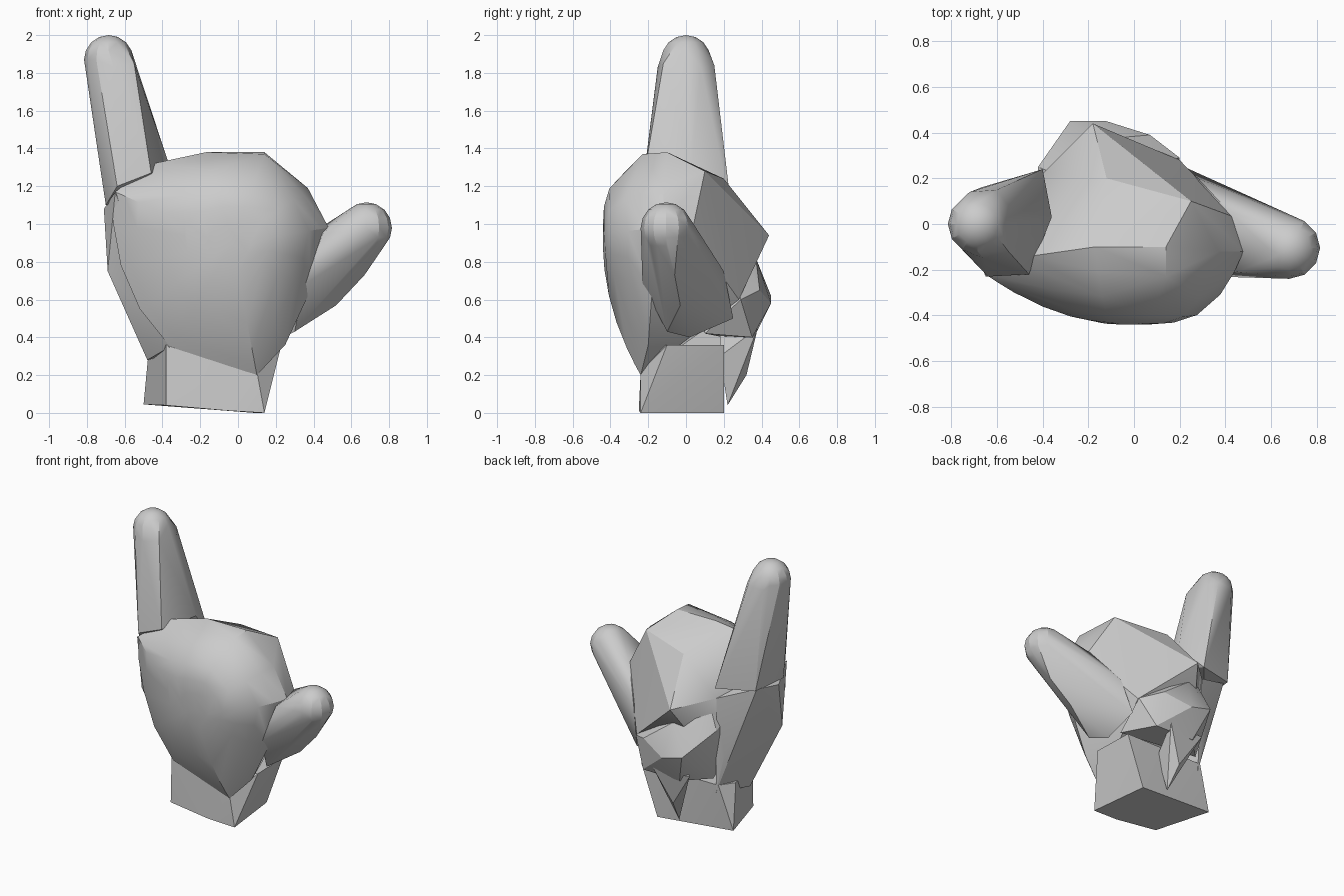
import bpy, bmesh, math
from mathutils import Vector

cube = bpy.data.objects.get("Cube")
if cube:
    bpy.data.objects.remove(cube, do_unlink=True)

GREY = (0.6, 0.6, 0.6, 1)
mat = bpy.data.materials.new("plain_grey")
mat.use_nodes = True
mat.diffuse_color = GREY
bsdf = next(n for n in mat.node_tree.nodes if n.type == 'BSDF_PRINCIPLED')
bsdf.inputs["Base Color"].default_value = GREY


def hull(name, points, angle=25):
    """Faceted solid wrapped around a few points."""
    bm = bmesh.new()
    for p in points:
        bm.verts.new(p)
    bmesh.ops.convex_hull(bm, input=bm.verts)
    bmesh.ops.delete(bm, geom=[v for v in bm.verts if not v.link_faces], context='VERTS')
    bmesh.ops.dissolve_limit(bm, angle_limit=math.radians(2), verts=bm.verts, edges=bm.edges)
    bmesh.ops.recalc_face_normals(bm, faces=bm.faces)
    mesh = bpy.data.meshes.new(name)
    bm.to_mesh(mesh)
    bm.free()
    mesh.materials.append(mat)
    ob = bpy.data.objects.new(name, mesh)
    bpy.context.collection.objects.link(ob)
    bpy.ops.object.select_all(action='DESELECT')
    ob.select_set(True)
    bpy.context.view_layer.objects.active = ob
    bpy.ops.object.shade_smooth_by_angle(angle=math.radians(angle))


def ball(center, radius, sides=12, rings=8):
    """Points of a rounded finger tip."""
    pts = []
    for i in range(rings + 1):
        a = math.pi * i / rings
        for j in range(sides):
            b = math.tau * j / sides
            pts.append(Vector(center) + radius * Vector(
                (math.sin(a) * math.cos(b), math.sin(a) * math.sin(b), math.cos(a))))
    return pts


# Palm: domed front swept from an outline (last value: fullness), sloping back
outline = [(-.65, -.22, 1.17, 2), (-.45, -.14, 1.32, 3), (-.17, -.1, 1.38, 4.5),
           (.14, -.1, 1.38, 4.5), (.37, -.12, 1.19, 4.5), (.48, -.12, .98, 4),
           (.44, -.14, .8, 3.5), (.38, -.18, .64, 3), (.25, -.2, .36, 2.2),
           (.1, -.24, .2, 2), (-.05, -.24, .28, 2), (-.36, -.23, .35, 2),
           (-.52, -.22, .55, 2), (-.62, -.2, .78, 2), (-.66, -.2, 1.0, 2)]
middle = Vector((-.03, -.44, .9))
dome = []
for scale in (1, .92, .8, .6, .4, .2, 0):
    for x, y, z, fullness in outline:
        dome.append((middle.x + (x - middle.x) * scale,
                     y + (middle.y - y) * (1 - scale ** fullness),
                     middle.z + (z - middle.z) * scale))
back = [(.14, -.23, 1.37), (.25, .1, 1.28), (-.12, .2, 1.24), (-.18, .44, .94),
        (-.4, .22, 1.0), (.44, .03, .95), (.2, .28, .6), (-.35, .18, .5)]
hull("palm", dome + back, 28)

# Outer edge of the hand, from finger root down to the wrist
hull("hand_side", [(-.71, -.05, 1.08), (-.65, -.23, 1.17), (-.69, -.12, .75),
                   (-.48, -.05, .28), (-.66, .13, 1.1), (-.4, .22, 1.0),
                   (-.45, .2, .6), (-.38, .2, .3), (-.36, -.23, .35)])

# Raised finger
hull("raised_finger", ball((-.685, 0, 1.87), .13) +
     [(-.77, -.06, 1.82), (-.77, .08, 1.82), (-.72, .14, 1.84), (-.6, .15, 1.84),
      (-.55, .08, 1.83), (-.55, -.12, 1.85), (-.66, -.15, 1.83),
      (-.7, -.12, 1.1), (-.64, -.23, 1.2), (-.46, -.22, 1.27), (-.36, .03, 1.3),
      (-.4, .24, 1.08), (-.67, .16, 1.1)])

# Outstretched thumb
hull("thumb", ball((.68, -.105, .98), .135) +
     [(.24, .02, .4), (.3, -.1, .43), (.35, -.23, .68), (.45, -.21, .95),
      (.42, .05, .97), (.28, .2, .75), (.22, .25, .5), (.52, -.03, .57),
      (.67, -.06, .73)])

# Knuckles behind the palm
hull("knuckles", [(-.28, .45, .62), (-.12, .45, .58), (.07, .39, .65), (.2, .29, .6),
                  (-.42, .25, .78), (-.3, .2, 1.04), (-.42, 0, .9), (-.16, .37, .82),
                  (.1, .35, .4), (-.2, .36, .4), (-.42, .05, .6), (-.36, .2, .4),
                  (.2, .1, .42)])

# Narrow point running from the knuckles down the back of the wrist
hull("knuckle_point", [(0, .38, .45), (-.28, .36, .45), (-.15, .18, .45),
                       (-.12, .32, .2), (-.1, .22, .04), (-.05, .18, .3)])

# Wrist
hull("wrist", [(.14, -.24, 0), (.09, .2, 0), (-.5, .17, .045), (-.38, -.23, .04),
               (-.06, -.25, .012), (-.47, .1, .36), (-.38, -.22, .36), (.1, -.24, .22),
               (.23, -.1, .36), (.22, .2, .36), (-.4, .2, .36)])
